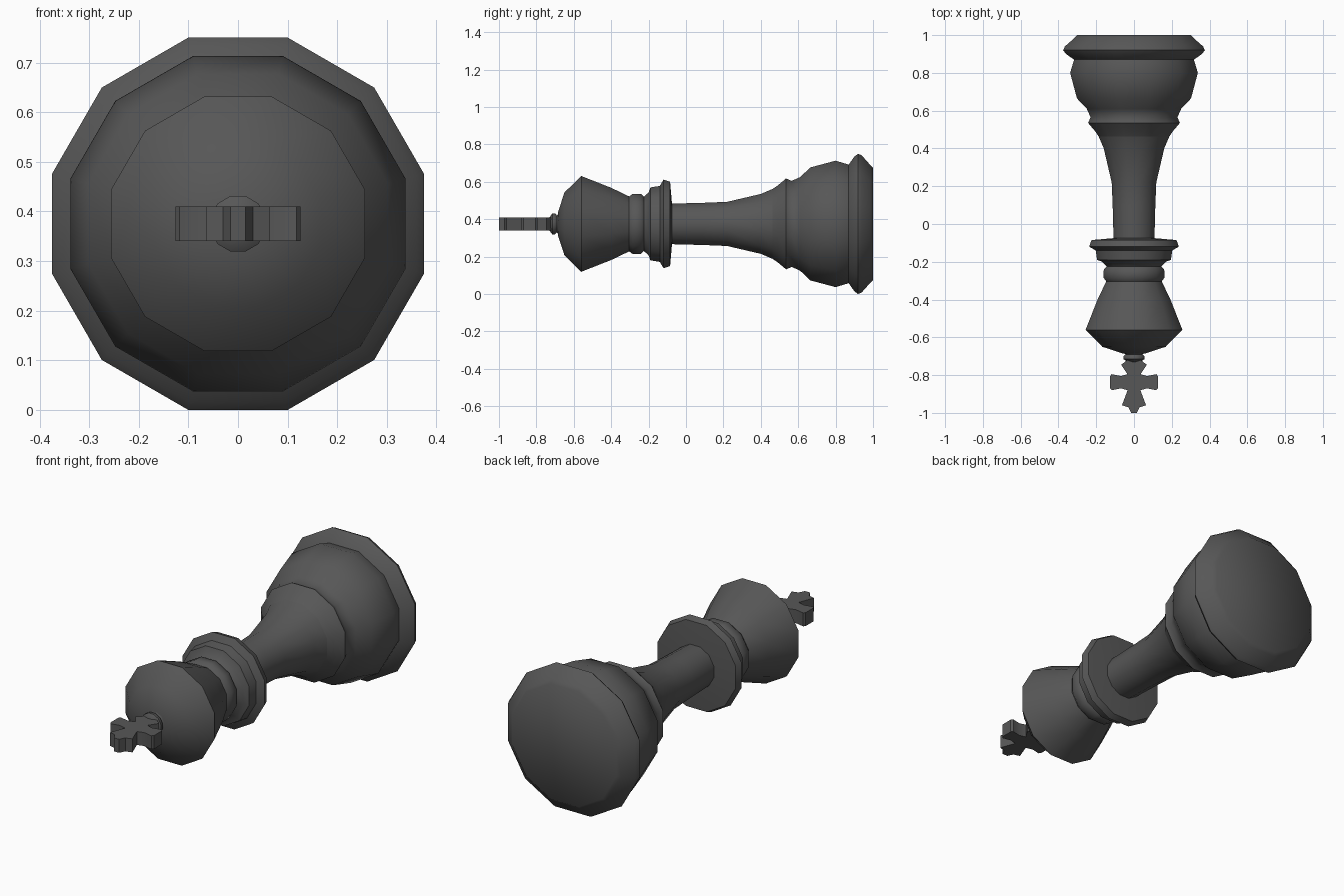
import bpy, bmesh, math

if "Cube" in bpy.data.objects:
    bpy.data.objects.remove(bpy.data.objects["Cube"])

CZ = 0.375          # height of the lying piece's axis
SIDES = 12

grey = bpy.data.materials.new("dark grey")
grey.diffuse_color = (0.095, 0.095, 0.095, 1)
grey.use_nodes = True
grey.node_tree.nodes["Principled BSDF"].inputs["Base Color"].default_value = grey.diffuse_color


def finish(name, bm, angle):
    bmesh.ops.recalc_face_normals(bm, faces=bm.faces)
    me = bpy.data.meshes.new(name)
    bm.to_mesh(me)
    bm.free()
    me.materials.append(grey)
    ob = bpy.data.objects.new(name, me)
    bpy.context.collection.objects.link(ob)
    bpy.ops.object.select_all(action='DESELECT')
    ob.select_set(True)
    bpy.context.view_layer.objects.active = ob
    bpy.ops.object.shade_smooth_by_angle(angle=math.radians(angle))
    return ob


def turned(name, profile, angle=50):
    """Twelve-sided turned part along y; profile = (y, distance to flat side)."""
    bm = bmesh.new()
    rings = []
    for y, a in profile:
        r = a / math.cos(math.pi / SIDES)
        rings.append([bm.verts.new((r * math.cos(t), y, CZ + r * math.sin(t)))
                      for t in (2 * math.pi * (i + 0.5) / SIDES for i in range(SIDES))])
    for p, q in zip(rings, rings[1:]):
        for i in range(SIDES):
            j = (i + 1) % SIDES
            bm.faces.new((p[i], p[j], q[j], q[i]))
    bm.faces.new(rings[0])
    bm.faces.new(rings[-1])
    return finish(name, bm, angle)


# Wide stepped foot
turned("base", [(1.0, 0.30), (0.985, 0.315), (0.94, 0.366), (0.92, 0.375),
                (0.90, 0.36), (0.87, 0.317), (0.80, 0.338), (0.665, 0.302),
                (0.61, 0.25), (0.565, 0.23), (0.535, 0.243), (0.49, 0.205),
                (0.46, 0.185)])
# Slender stem
turned("stem", [(0.47, 0.19), (0.40, 0.16), (0.22, 0.118), (0.10, 0.113),
                (-0.09, 0.108)])
# Flange and neck rings
turned("collar", [(-0.075, 0.11), (-0.085, 0.225), (-0.12, 0.237), (-0.14, 0.203),
                  (-0.19, 0.195), (-0.20, 0.168), (-0.225, 0.145), (-0.24, 0.16),
                  (-0.285, 0.161), (-0.305, 0.146)])
# Bulbous crown with domed top
turned("head", [(-0.30, 0.145), (-0.40, 0.193), (-0.56, 0.256), (-0.65, 0.168),
                (-0.685, 0.06)])
# Small bead under the cross
turned("bead", [(-0.68, 0.06), (-0.69, 0.045), (-0.70, 0.056), (-0.715, 0.056),
                (-0.73, 0.035)])

# Flared cross: half outline mirrored, then extruded
half = [(0.035, -0.715), (0.068, -0.74), (0.035, -0.79), (0.07, -0.80), (0.118, -0.79),
        (0.126, -0.80), (0.126, -0.865), (0.118, -0.875), (0.07, -0.865),
        (0.034, -0.875), (0.064, -0.955), (0.03, -0.965), (0.015, -0.995)]
outline = half + [(-x, y) for x, y in reversed(half)]
bm = bmesh.new()
face = bm.faces.new([bm.verts.new((x, y - 0.005, CZ - 0.035)) for x, y in outline])
ext = bmesh.ops.extrude_face_region(bm, geom=[face])
bmesh.ops.translate(bm, vec=(0, 0, 0.07),
                    verts=[v for v in ext["geom"] if isinstance(v, bmesh.types.BMVert)])
finish("cross", bm, 35)
